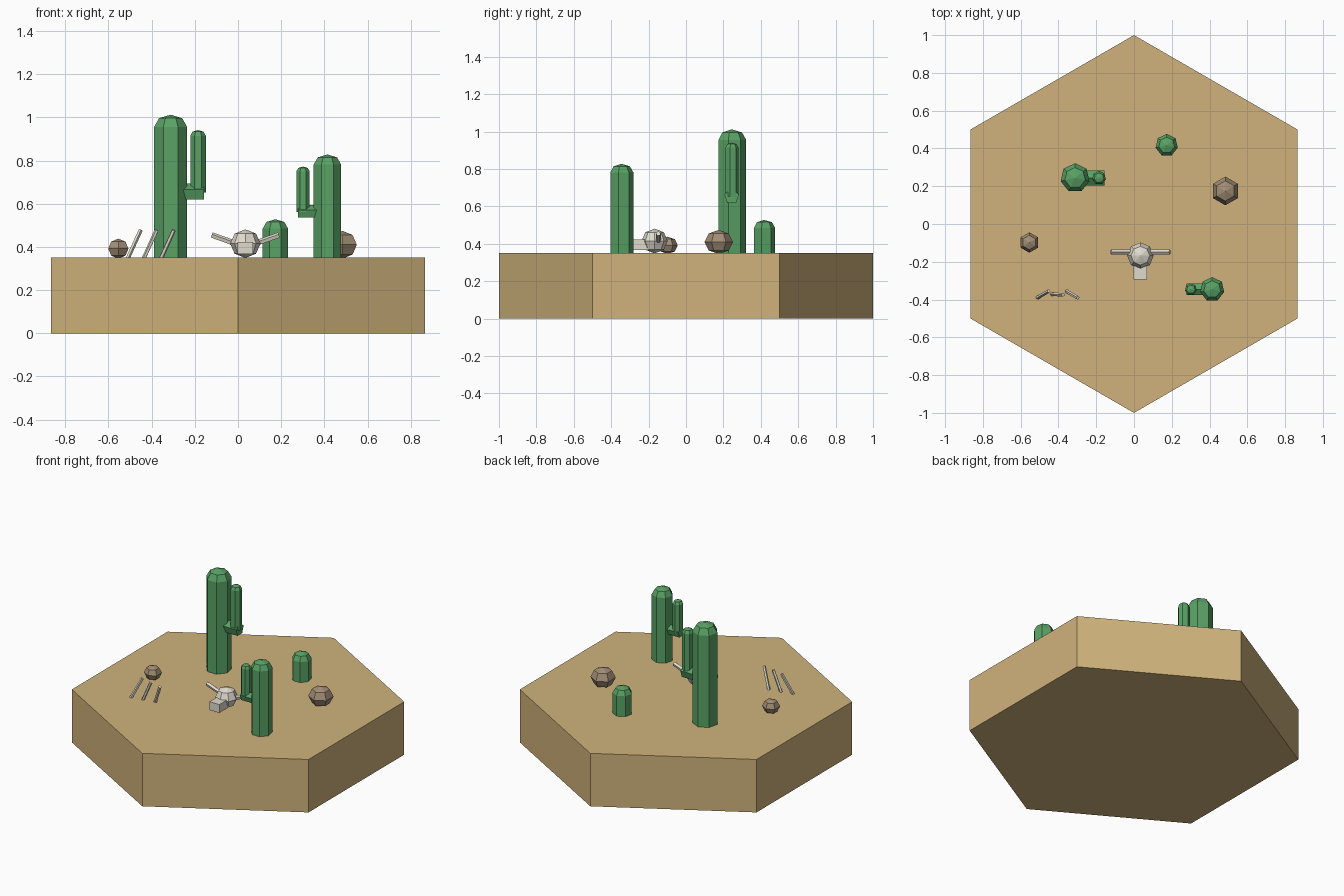
import bpy, bmesh
from math import sin, cos, pi
from mathutils import Vector

if "Cube" in bpy.data.objects:
    bpy.data.objects.remove(bpy.data.objects["Cube"])


def material(name, rgb):
    m = bpy.data.materials.new(name)
    m.diffuse_color = (*rgb, 1)
    m.use_nodes = True
    m.node_tree.nodes["Principled BSDF"].inputs["Base Color"].default_value = m.diffuse_color
    return m


SAND = material("sand", (0.63, 0.45, 0.20))
GREEN = material("cactus_green", (0.10, 0.36, 0.13))
STONE = material("stone", (0.36, 0.27, 0.18))
BONE = material("bone", (0.75, 0.71, 0.62))
GROUND = 0.35


def finish(name, bm, mat):
    bmesh.ops.recalc_face_normals(bm, faces=bm.faces)
    mesh = bpy.data.meshes.new(name)
    bm.to_mesh(mesh)
    bm.free()
    mesh.materials.append(mat)
    ob = bpy.data.objects.new(name, mesh)
    bpy.context.collection.objects.link(ob)
    return ob


def loft(name, rings, mat):
    """Skin rings of points; a ring with one point is a pole, others get capped."""
    bm = bmesh.new()
    vr = [[bm.verts.new(p) for p in ring] for ring in rings]
    for a, b in zip(vr, vr[1:]):
        n = max(len(a), len(b))
        for i in range(n):
            j = (i + 1) % n
            quad = [a[i % len(a)], a[j % len(a)], b[j % len(b)], b[i % len(b)]]
            bm.faces.new(list(dict.fromkeys(quad)))
    for end in (vr[0], vr[-1]):
        if len(end) > 2:
            bm.faces.new(end)
    return finish(name, bm, mat)


def lathe(name, sides, profile, x, y, mat):
    """Low-poly turned shape with one corner pointing to +y."""
    rings = []
    for r, z in profile:
        n = sides if r > 0 else 1
        rings.append([(x + r * sin(2 * pi * i / sides), y + r * cos(2 * pi * i / sides), z)
                      for i in range(n)])
    return loft(name, rings, mat)


def rod(name, sides, a, b, r, mat):
    """Prism from a to b with one corner pointing up."""
    a, b = Vector(a), Vector(b)
    d = (b - a).normalized()
    side = d.cross(Vector((0, 0, 1))).normalized()
    up = side.cross(d)
    ring = [up * r * cos(2 * pi * i / sides) + side * r * sin(2 * pi * i / sides)
            for i in range(sides)]
    return loft(name, [[p + o for o in ring] for p in (a, b)], mat)


def stem(name, x, y, r, z0, top):
    h = 0.72 * r
    lathe(name, 7, [(r, z0), (r, top - h), (r * 0.707, top - h * 0.29), (0, top)], x, y, GREEN)


def ball(name, sides, x, y, z, r, h, mat):
    prof = [(0, z - h), (r * 0.707, z - h * 0.707), (r, z), (r * 0.707, z + h * 0.707), (0, z + h)]
    lathe(name, sides, prof, x, y, mat)


# hexagonal sand tile
lathe("sand_tile", 6, [(1, 0), (1, GROUND)], 0, 0, SAND)

# cacti; two of them have an elbow and an arm
stem("tall_cactus", -0.312, 0.244, 0.078, GROUND, 1.012)
rod("tall_cactus_elbow", 5, (-0.312, 0.244, 0.652), (-0.157, 0.244, 0.652), 0.041, GREEN)
stem("tall_cactus_arm", -0.185, 0.244, 0.037, 0.652, 0.941)

stem("medium_cactus", 0.414, -0.346, 0.065, GROUND, 0.828)
rod("medium_cactus_elbow", 5, (0.414, -0.346, 0.561), (0.277, -0.346, 0.561), 0.032, GREEN)
stem("medium_cactus_arm", 0.301, -0.346, 0.032, 0.561, 0.772)

stem("small_cactus", 0.173, 0.417, 0.06, GROUND, 0.528)

# rocks
ball("small_rock", 6, -0.554, -0.098, 0.392, 0.054, 0.046, STONE)
ball("large_rock", 6, 0.484, 0.175, 0.410, 0.076, 0.064, STONE)

# animal skull: head, snout, horns
SX, SY = 0.034, -0.168
ball("skull_head", 8, SX, SY, 0.415, 0.07, 0.066, BONE)
corners = [(SX - 0.036, 0.367), (SX + 0.036, 0.367), (SX + 0.036, 0.422), (SX - 0.036, 0.422)]
loft("skull_snout", [[(x, y, z) for x, z in corners] for y in (-0.295, -0.19)], BONE)
for label, s in (("left", -1), ("right", 1)):
    rod(f"skull_horn_{label}", 5, (SX + s * 0.035, -0.148, 0.411),
        (SX + s * 0.156, -0.148, 0.454), 0.014, BONE)

# rib bones leaning out of the sand
for i, (x, dy) in enumerate(((-0.479, 0.018), (-0.404, -0.002), (-0.325, -0.018))):
    rod(f"rib_{i + 1}", 5, (x - 0.034, -0.373 - dy, 0.342), (x + 0.028, -0.373 + dy, 0.478),
        0.01, BONE)
